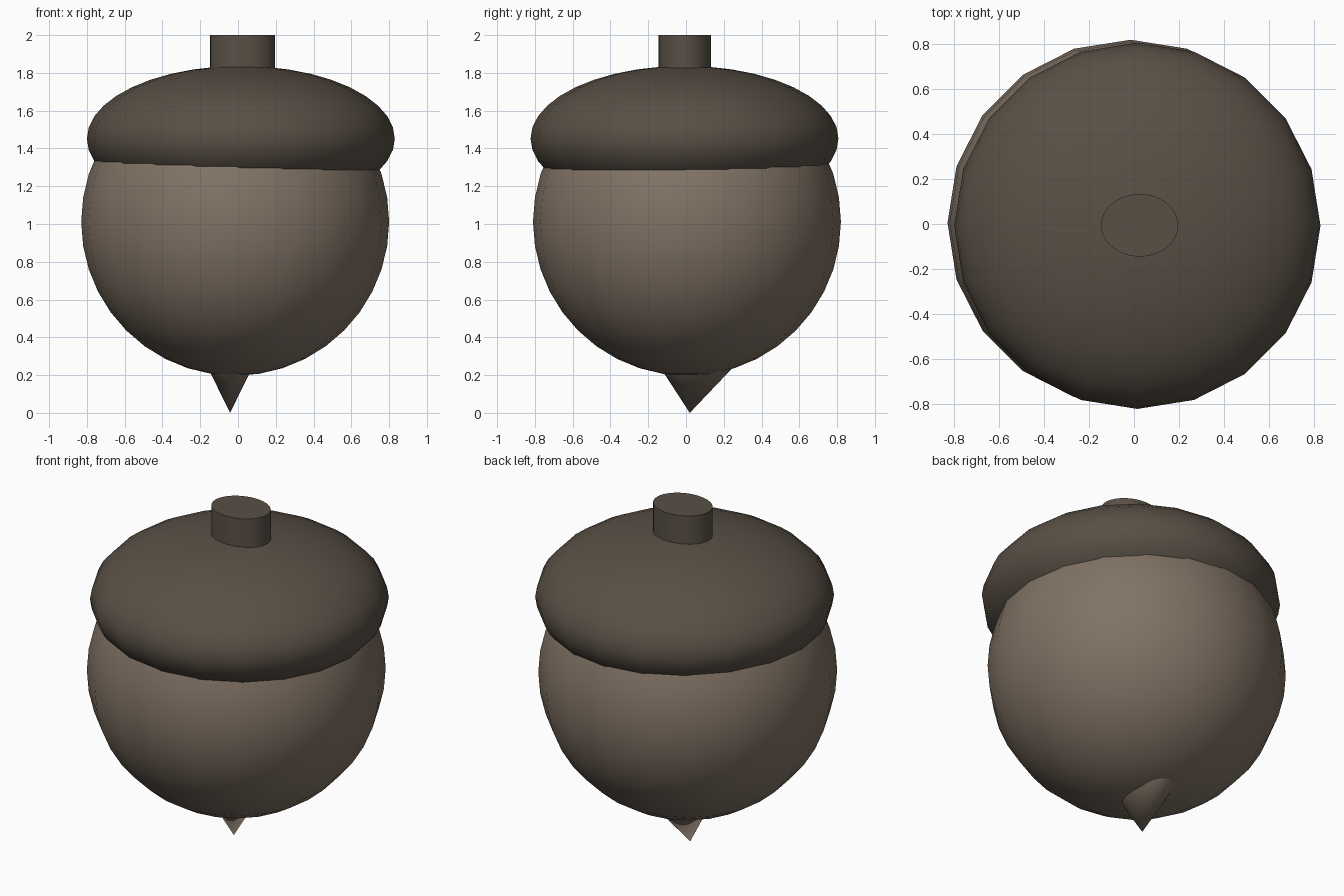
import bpy
import math

if "Cube" in bpy.data.objects:
    bpy.data.objects.remove(bpy.data.objects["Cube"])


def material(name, rgb):
    m = bpy.data.materials.new(name)
    m.diffuse_color = (*rgb, 1)
    m.use_nodes = True
    m.node_tree.nodes["Principled BSDF"].inputs["Base Color"].default_value = m.diffuse_color
    return m


shell = material("shell_brown", (0.22, 0.17, 0.13))
bark = material("bark_brown", (0.10, 0.08, 0.06))


def finish(name, mat, scale=(1, 1, 1), angle=40):
    ob = bpy.context.object
    ob.name = name
    ob.scale = scale
    ob.data.materials.append(mat)
    bpy.ops.object.transform_apply(location=False, rotation=False, scale=True)
    bpy.ops.object.shade_smooth_by_angle(angle=math.radians(angle))
    return ob


def ellipsoid(name, loc, radii, mat):
    bpy.ops.mesh.primitive_uv_sphere_add(segments=20, ring_count=20, radius=1, location=loc)
    return finish(name, mat, radii)


# nut body and squashed cap, slightly off centre from each other
ellipsoid("nut", (-0.015, 0.005, 1.012), (0.815, 0.815, 0.815), shell)
ellipsoid("cap", (0.015, -0.008, 1.452), (0.815, 0.815, 0.385), bark)

# oval stem
bpy.ops.mesh.primitive_cylinder_add(vertices=40, radius=1, depth=0.25, location=(0.025, -0.006, 1.875))
finish("stem", bark, (0.172, 0.139, 1))

# pointed tip, leaning a little so its base runs into the nut
bpy.ops.mesh.primitive_cone_add(vertices=32, radius1=0, radius2=1, depth=0.3, location=(-0.042, 0.02, 0.15))
tip = finish("tip", shell, (0.147, 0.24, 1), 60)
for v in tip.data.vertices:
    v.co.y += 0.15 * (v.co.z + 0.15)
